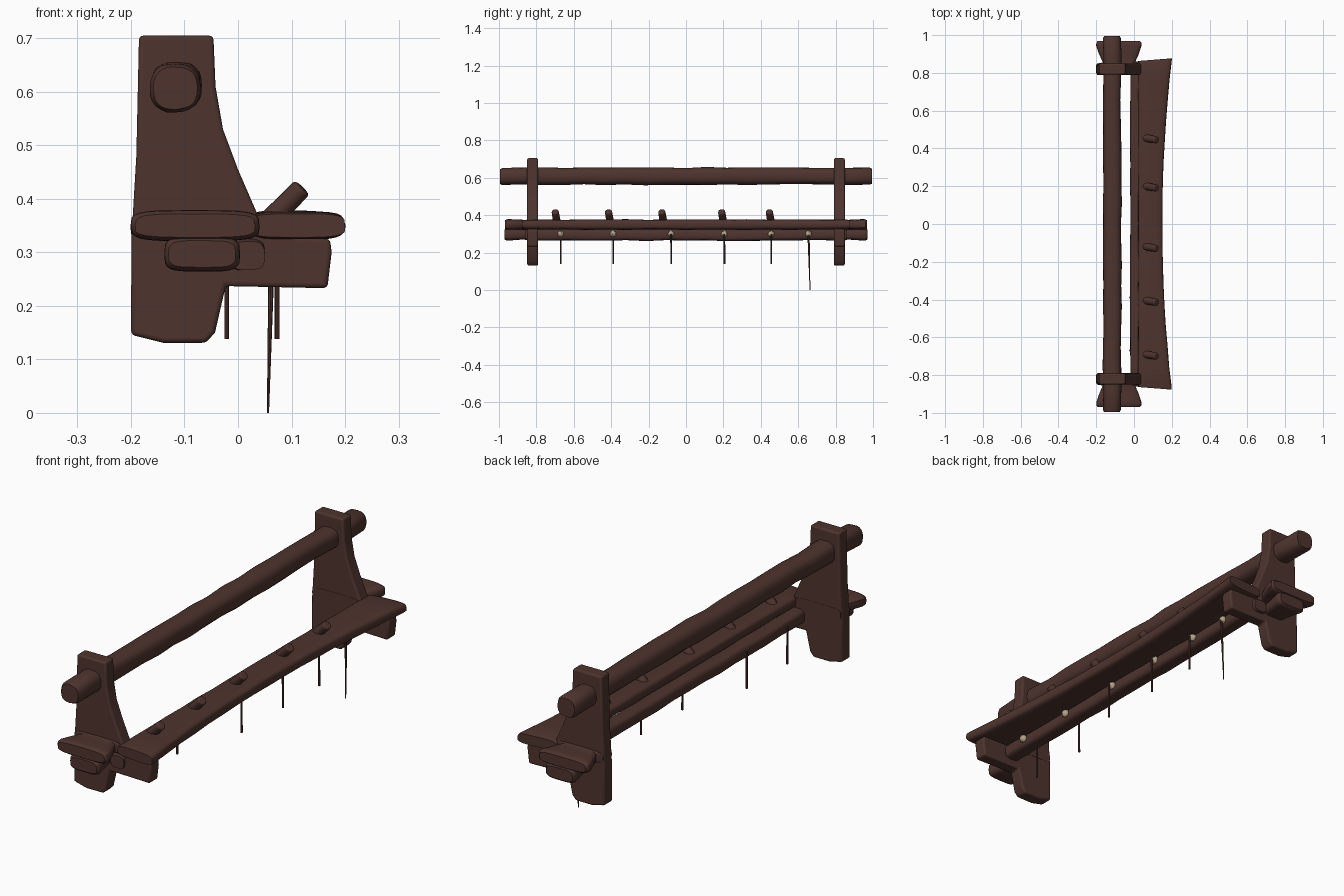
import bpy, bmesh, math, random
from mathutils import Vector

if "Cube" in bpy.data.objects:
    bpy.data.objects.remove(bpy.data.objects["Cube"])

random.seed(4)


def material(name, rgb):
    m = bpy.data.materials.new(name)
    m.diffuse_color = (*rgb, 1)
    m.use_nodes = True
    m.node_tree.nodes["Principled BSDF"].inputs["Base Color"].default_value = m.diffuse_color
    return m


WOOD = material("dark brown wood", (0.076, 0.034, 0.027))
PALE = material("pale knot", (0.45, 0.36, 0.24))


def finish(name, bm, mat, angle=40, bevel=0):
    bmesh.ops.recalc_face_normals(bm, faces=bm.faces)
    me = bpy.data.meshes.new(name)
    bm.to_mesh(me)
    bm.free()
    me.materials.append(mat)
    me.shade_smooth()
    me.set_sharp_from_angle(angle=math.radians(angle))
    ob = bpy.data.objects.new(name, me)
    bpy.context.collection.objects.link(ob)
    if bevel:
        mod = ob.modifiers.new("worn edges", 'BEVEL')
        mod.width = bevel
        mod.segments = 3
        mod.limit_method = 'ANGLE'
    return ob


def loft(name, sections, power=2.0, jitter=0.0, sides=24, slant=0.0):
    """Beam along y; each section is (y, centre x, centre z, half width, half height)."""
    bm = bmesh.new()
    rings = []
    for y, cx, cz, hx, hz in sections:
        ring = []
        for i in range(sides):
            a = 2 * math.pi * i / sides
            c, s = math.cos(a), math.sin(a)
            px = math.copysign(abs(c) ** (2 / power), c)
            pz = math.copysign(abs(s) ** (2 / power), s)
            j = 1 + random.uniform(-jitter, jitter)
            ring.append(bm.verts.new((cx + hx * px * j, y * (1 + slant * px), cz + hz * pz * j)))
        rings.append(ring)
    for r, q in zip(rings, rings[1:]):
        for i in range(sides):
            k = (i + 1) % sides
            bm.faces.new((r[i], r[k], q[k], q[i]))
    bm.faces.new(rings[0])
    bm.faces.new(rings[-1])
    return finish(name, bm, WOOD)


def rod(name, a, b, r1, r2, sides=12, bevel=0):
    a, b = Vector(a), Vector(b)
    bm = bmesh.new()
    bmesh.ops.create_cone(bm, cap_ends=True, segments=sides, radius1=r1, radius2=r2, depth=(b - a).length)
    rot = (b - a).to_track_quat('Z', 'Y')
    for v in bm.verts:
        v.co = rot @ v.co + (a + b) / 2
    return finish(name, bm, WOOD, bevel=bevel)


def spread(lo, hi, n, inset):
    """Positions along a beam, with extra ones at the ends for rounding."""
    return [lo] + [lo + inset + (hi - lo - 2 * inset) * i / n for i in range(n + 1)] + [hi]


def beam(name, lo, hi, n, cx, cz, hx, hz, power, wobble, jitter):
    ys = spread(lo, hi, n, 0.012)
    secs = []
    for i, y in enumerate(ys):
        k = 0.86 if i in (0, len(ys) - 1) else 1 + random.uniform(-wobble, wobble)
        secs.append((y, cx + random.uniform(-1, 1) * wobble * 0.05,
                     cz + random.uniform(-1, 1) * wobble * 0.05, hx * k, hz * k))
    return loft(name, secs, power, jitter)


# Top rail log and lower beam
beam("top_rail", -0.995, 0.995, 18, -0.116, 0.609, 0.048, 0.046, 2.5, 0.05, 0.02)
beam("lower_beam", -0.86, 0.86, 16, 0.016, 0.295, 0.037, 0.031, 3.2, 0.05, 0.02)

# Shelf plank, wider at both ends
secs = []
ys = spread(-0.87, 0.87, 16, 0.012)
for i, y in enumerate(ys):
    front = 0.15 + 0.05 * (abs(y) / 0.87) ** 2
    back = 0.022
    end = i in (0, len(ys) - 1)
    hz = 0.022 if end else random.uniform(0.025, 0.029)
    secs.append((y, (front + back) / 2, 0.35, (front - back) / 2, hz))
loft("shelf_plank", secs, 4.0, 0.012, slant=0.008)

# End plates, with an arm under the shelf
profile = [(-0.185, 0.705), (-0.046, 0.705), (-0.042, 0.61), (-0.028, 0.53),
           (0.0, 0.455), (0.036, 0.372), (0.05, 0.335), (0.172, 0.325), (0.175, 0.3),
           (0.167, 0.233), (-0.023, 0.237), (-0.043, 0.15), (-0.06, 0.131),
           (-0.14, 0.131), (-0.2, 0.146), (-0.199, 0.33), (-0.19, 0.48)]
for side, label in ((-1, "front"), (1, "back")):
    bm = bmesh.new()
    a = [bm.verts.new((x, side * 0.82 - 0.029, z)) for x, z in profile]
    b = [bm.verts.new((x, side * 0.82 + 0.029, z)) for x, z in profile]
    bm.faces.new(a)
    bm.faces.new(b)
    for i in range(len(a)):
        k = (i + 1) % len(a)
        bm.faces.new((a[i], a[k], b[k], b[i]))
    finish(label + "_end_plate", bm, WOOD, bevel=0.008)

    # Collar around the plate and flared tenon ends outside it
    loft(label + "_upper_tenon", [(side * y, -0.08, 0.35, hx, hz) for y, hx, hz in
         ((0.79, 0.115, 0.025), (0.85, 0.115, 0.026), (0.855, 0.085, 0.025),
          (0.90, 0.105, 0.027), (0.945, 0.121, 0.029), (0.96, 0.12, 0.028), (0.968, 0.112, 0.022))], 4.0, 0.01)
    loft(label + "_lower_tenon", [(side * y, -0.067, 0.297, hx, hz) for y, hx, hz in
         ((0.84, 0.05, 0.026), (0.90, 0.06, 0.029),
          (0.95, 0.071, 0.033), (0.962, 0.07, 0.032), (0.97, 0.063, 0.025))], 4.0, 0.01)

# Slanted pegs through the shelf
for y in (-0.695, -0.41, -0.125, 0.195, 0.45):
    rod("peg", (0.045, y + 0.008, 0.345), (0.12, y - 0.005, 0.421), 0.021, 0.019, 14, 0.006)

# Pale knots under the shelf, each with a hanging cord
for y, x, low in ((-0.67, -0.021, 0.138), (-0.39, -0.021, 0.138), (-0.08, 0.073, 0.138),
                  (0.205, 0.073, 0.138), (0.455, 0.073, 0.138), (0.655, 0.063, 0.005)):
    bm = bmesh.new()
    bmesh.ops.create_uvsphere(bm, u_segments=14, v_segments=8, radius=0.017)
    for v in bm.verts:
        v.co = v.co * random.uniform(0.9, 1.1) + Vector((0.054, y, 0.3))
    finish("knot", bm, PALE)
    if low < 0.1:
        rod("long_cord", (0.056, y + 0.008, 0.0), (x, y, 0.3), 0.002, 0.006, 8)
    else:
        rod("cord", (x, y + 0.001, low), (x, y, 0.3), 0.0045, 0.0045, 8)
